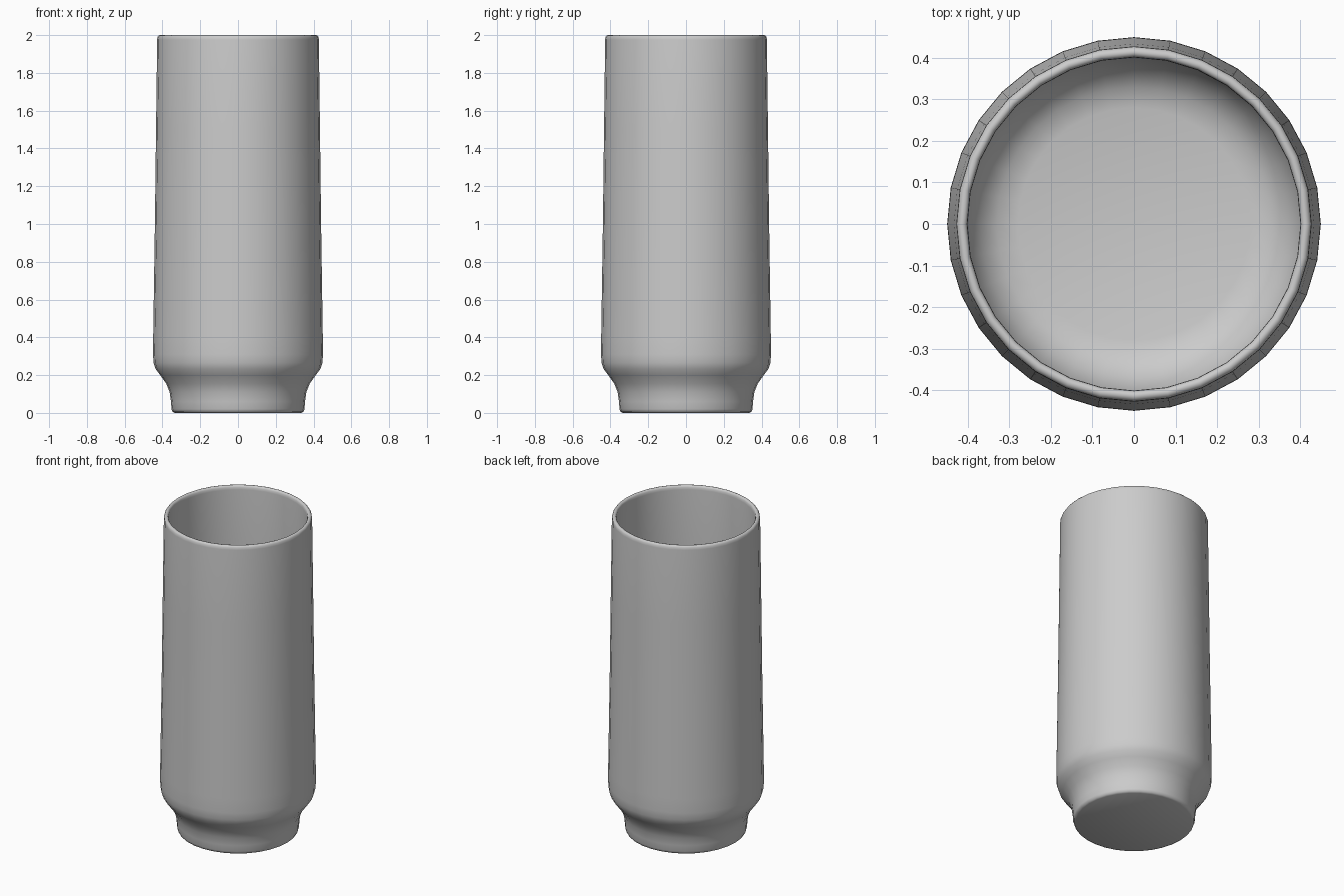
import bpy, bmesh
from math import sin, cos, pi

if "Cube" in bpy.data.objects:
    bpy.data.objects.remove(bpy.data.objects["Cube"])

SIDES = 32

# Half profile (radius, height): underside, foot, shoulder, wall, rim, inside, floor
PROFILE = [
    (0.335, 0.0), (0.347, 0.006), (0.352, 0.02), (0.355, 0.06), (0.362, 0.11),
    (0.380, 0.155), (0.412, 0.20), (0.436, 0.232), (0.447, 0.265), (0.450, 0.31),
    (0.449, 0.40), (0.440, 1.0), (0.434, 1.5), (0.428, 1.975),
    (0.427, 1.99), (0.421, 1.998), (0.414, 2.0), (0.407, 1.998), (0.402, 1.99),
    (0.401, 1.975), (0.406, 1.5), (0.412, 1.0), (0.419, 0.42),
    (0.414, 0.34), (0.398, 0.275), (0.370, 0.225), (0.330, 0.192), (0.28, 0.18),
]


def lathe(name, profile):
    bm = bmesh.new()
    rings = [[bm.verts.new((r * cos(2 * pi * i / SIDES), r * sin(2 * pi * i / SIDES), z))
              for i in range(SIDES)] for r, z in profile]
    for a, b in zip(rings, rings[1:]):
        for i in range(SIDES):
            j = (i + 1) % SIDES
            bm.faces.new((a[i], a[j], b[j], b[i]))
    # Flat underside and inner floor
    bm.faces.new(rings[0][::-1])
    bm.faces.new(rings[-1])
    for f in bm.faces:
        f.smooth = True
    mesh = bpy.data.meshes.new(name)
    bm.to_mesh(mesh)
    bm.free()
    obj = bpy.data.objects.new(name, mesh)
    bpy.context.collection.objects.link(obj)
    return obj


# Drinking glass with a narrow foot
lathe("tumbler", PROFILE)
